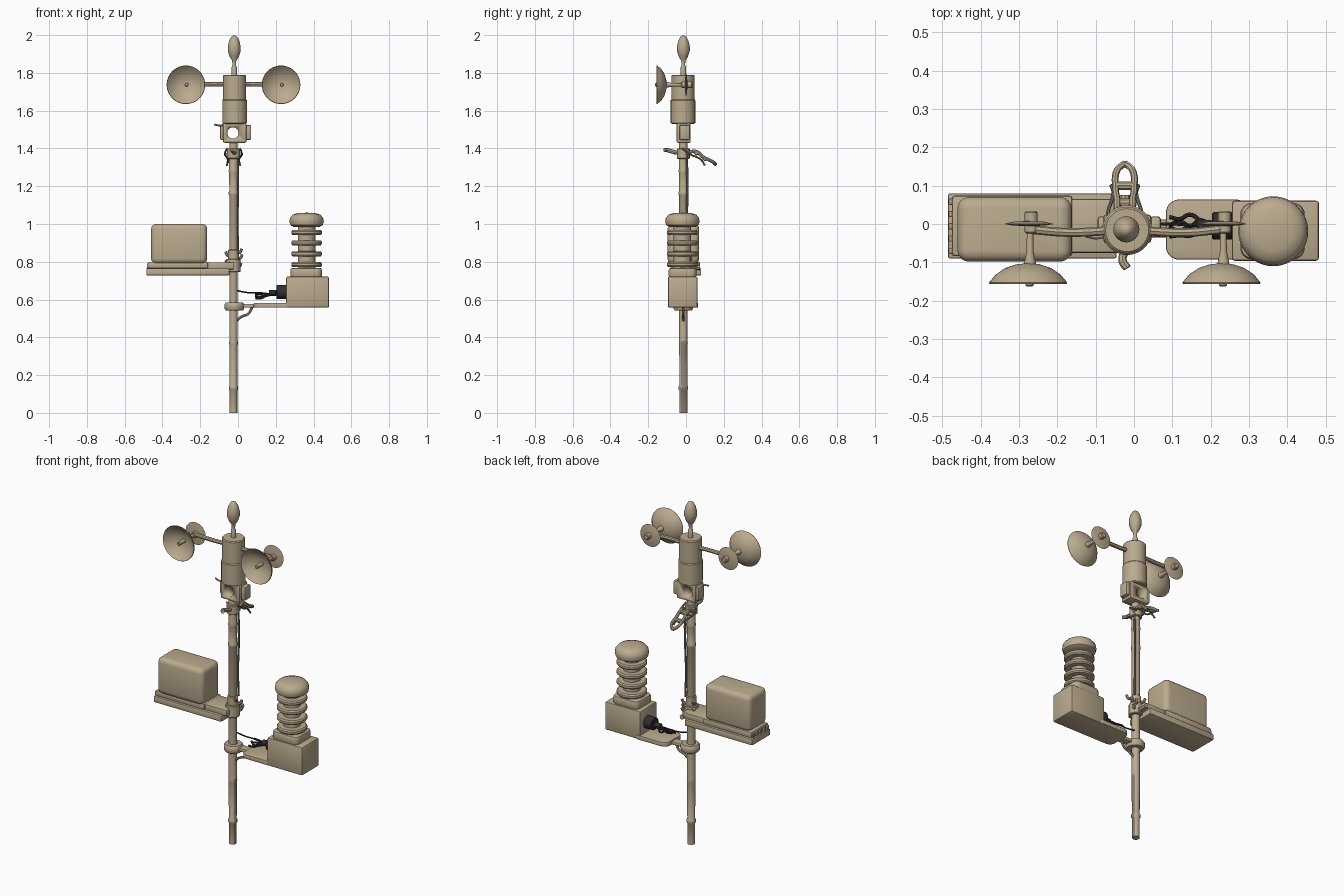
import bpy, bmesh, math, random
from mathutils import Vector, Matrix

if "Cube" in bpy.data.objects:
    bpy.data.objects.remove(bpy.data.objects["Cube"])

random.seed(4)


def material(name, rgb):
    m = bpy.data.materials.new(name)
    m.diffuse_color = (*rgb, 1)
    m.use_nodes = True
    m.node_tree.nodes["Principled BSDF"].inputs["Base Color"].default_value = m.diffuse_color
    return m


TAN = material("tan", (0.50, 0.41, 0.275))
DARK = material("charcoal", (0.03, 0.03, 0.03))
GREY = material("weathered grey", (0.24, 0.215, 0.17))
PX, PY = -0.024, -0.014  # mast axis


def finish(ob, mat, angle=35):
    ob.data.materials.append(mat)
    bpy.ops.object.select_all(action='DESELECT')
    ob.select_set(True)
    bpy.context.view_layer.objects.active = ob
    bpy.ops.object.shade_smooth_by_angle(angle=math.radians(angle))
    return ob


def from_bmesh(name, bm, mat):
    bmesh.ops.recalc_face_normals(bm, faces=bm.faces)
    me = bpy.data.meshes.new(name)
    bm.to_mesh(me)
    bm.free()
    ob = bpy.data.objects.new(name, me)
    bpy.context.collection.objects.link(ob)
    return finish(ob, mat)


def lathe(name, profile, loc, axis='Z', mat=TAN, n=32):
    """Spin (radius, height) points round an axis; ends at radius 0 close."""
    bm = bmesh.new()
    vs = [bm.verts.new((r, 0, h)) for r, h in profile]
    es = [bm.edges.new(p) for p in zip(vs, vs[1:])]
    bmesh.ops.spin(bm, geom=vs + es, cent=(0, 0, 0), axis=(0, 0, 1),
                   angle=math.tau, steps=n, use_duplicate=False)
    bmesh.ops.remove_doubles(bm, verts=bm.verts, dist=1e-5)
    rot = {'Z': Matrix(), 'Y': Matrix.Rotation(-math.pi / 2, 4, 'X'),
           'X': Matrix.Rotation(math.pi / 2, 4, 'Y')}[axis]
    bm.transform(Matrix.Translation(loc) @ rot)
    return from_bmesh(name, bm, mat)


def drum(name, r, h0, h1, loc, axis='Z', mat=TAN, n=24, b=0.004):
    return lathe(name, [(0, h0), (r - b, h0), (r, h0 + b), (r, h1 - b),
                        (r - b, h1), (0, h1)], loc, axis, mat, n)


def box(name, x, y, z, bevel=0.006, mat=TAN, seg=2, corner=0):
    """Box from min/max pairs; corner rounds the upright edges first."""
    bm = bmesh.new()
    bmesh.ops.create_cube(bm, size=1)
    for v in bm.verts:
        v.co = [(a[0] + a[1]) / 2 + c * (a[1] - a[0]) for a, c in zip((x, y, z), v.co)]
    if corner:
        up = [e for e in bm.edges if abs(e.verts[0].co.z - e.verts[1].co.z) > 1e-4]
        bmesh.ops.bevel(bm, geom=up, offset=corner, segments=6, profile=0.5, affect='EDGES')
    if bevel:
        rim = [e for e in bm.edges if e.calc_face_angle(0) > 0.7]
        bmesh.ops.bevel(bm, geom=rim, offset=bevel, segments=seg, profile=0.5, affect='EDGES')
    return from_bmesh(name, bm, mat)


def tube(name, pts, r, mat=TAN):
    cu = bpy.data.curves.new(name, 'CURVE')
    cu.dimensions = '3D'
    cu.bevel_depth, cu.bevel_resolution, cu.use_fill_caps = r, 2, True
    cu.resolution_u = 6
    sp = cu.splines.new('BEZIER')
    sp.bezier_points.add(len(pts) - 1)
    for bp, p in zip(sp.bezier_points, pts):
        bp.co = p
        bp.handle_left_type = bp.handle_right_type = 'AUTO'
    ob = bpy.data.objects.new(name, cu)
    bpy.context.collection.objects.link(ob)
    bpy.ops.object.select_all(action='DESELECT')
    ob.select_set(True)
    bpy.context.view_layer.objects.active = ob
    bpy.ops.object.convert(target='MESH')
    return finish(bpy.context.object, mat)


# mast with collars, weathered on its lower right side
mast = lathe("mast", [(0, 0), (0.021, 0), (0.021, 0.12), (0.0245, 0.125), (0.0245, 0.14),
                      (0.021, 0.145), (0.022, 0.36), (0.024, 0.37), (0.022, 0.38),
                      (0.022, 1.15), (0.025, 1.155), (0.025, 1.17), (0.022, 1.175),
                      (0.023, 1.27), (0.026, 1.28), (0.023, 1.29), (0.022, 1.45), (0, 1.45)],
             (PX, PY, 0), n=20)
mast.data.materials.append(GREY)
for p in mast.data.polygons:
    if p.normal.x > 0.75 and p.center.z < 0.5:
        p.material_index = 1
tube("mast_cable", [(0.0, 0.004, 1.36), (0.0, 0.008, 1.2), (-0.003, 0.004, 1.0), (0.0, 0.006, 0.86)],
     0.006, GREY)

# rotor housing, neck and bulb tip
lathe("rotor_housing", [(0, 1.53), (0.058, 1.53), (0.065, 1.535), (0.065, 1.655), (0.061, 1.66),
                        (0.061, 1.785), (0.056, 1.79), (0, 1.79)], (-0.018, -0.016, 0), n=28)
lathe("bulb_tip", [(0.014, 1.785), (0.014, 1.83), (0.009, 1.84), (0.011, 1.865), (0.024, 1.885),
                   (0.034, 1.915), (0.034, 1.94), (0.027, 1.97), (0.015, 1.992), (0, 2.0)],
      (-0.02, -0.014, 0), n=24)

# bracket with a round hole under the housing
bracket = box("housing_bracket", (-0.08, 0.045), (-0.05, 0.025), (1.43, 1.535), 0.008)
cutter = drum("hole_cutter", 0.03, -0.2, 0.2, (-0.027, 0, 1.482), 'Y')
cutter.hide_render = True
mod = bracket.modifiers.new("hole", 'BOOLEAN')
mod.object, mod.solver = cutter, 'EXACT'
bpy.context.view_layer.objects.active = bracket
bpy.ops.object.modifier_apply(modifier="hole")
bpy.data.objects.remove(cutter)
for i, (a, b) in enumerate([(-0.095, -0.07), (0.04, 0.07)]):
    box(f"bracket_ear_{i}", (a, b), (-0.035, 0.02), (1.445, 1.525), 0.008)
tube("bracket_prong", [(-0.125, -0.03, 1.527), (-0.1, -0.035, 1.522), (-0.07, -0.03, 1.525)], 0.005)

# cups, small rear discs and arms
for side, cx in (("left", -0.276), ("right", 0.228)):
    lathe(f"cup_{side}", [(0, -0.102), (0.03, -0.105), (0.06, -0.115), (0.085, -0.132),
                          (0.102, -0.153), (0.100, -0.157), (0.082, -0.140), (0.058, -0.123),
                          (0.03, -0.113), (0, -0.110)], (cx, 0, 1.737), 'Y', n=40)
    drum(f"cup_knob_{side}", 0.011, -0.163, -0.108, (cx + 0.004, 0, 1.737), 'Y', n=12)
    lathe(f"cup_stem_{side}", [(0.016, -0.105), (0.009, -0.07), (0.008, 0)], (cx + 0.005, 0, 1.737), 'Y', n=12)
    lathe(f"rear_disc_{side}", [(0, -0.006), (0.04, -0.004), (0.065, 0), (0.04, 0.006), (0, 0.008)],
          (cx + 0.002, 0, 1.737), 'Y', n=32)
    drum(f"rear_hub_{side}", 0.017, -0.025, 0.034, (cx + 0.008, 0, 1.737), 'Y', n=12)
    tube(f"arm_{side}", [(cx, -0.014, 1.738), (cx * 0.6, -0.022, 1.74), (PX, -0.014, 1.738)], 0.0115)

# tangled upper clamp
drum("upper_clamp", 0.034, 1.345, 1.40, (PX, PY, 0), n=16)
tube("clamp_front_lever", [(PX, -0.02, 1.375), (-0.02, -0.06, 1.38), (-0.03, -0.095, 1.39), (-0.018, -0.115, 1.392)], 0.011)
for s in (-1, 1):
    tube(f"clamp_rear_strap_{s}", [(PX + s * 0.03, 0, 1.37), (PX + s * 0.02, 0.05, 1.385), (PX + s * 0.024, 0.09, 1.355),
                                   (PX + s * 0.02, 0.14, 1.33), (PX, 0.158, 1.315)], 0.009)
    tube(f"clamp_wire_{s}", [(PX + s * 0.035, -0.02, 1.40), (PX + s * 0.045, 0.02, 1.37),
                             (PX + s * 0.03, 0.08, 1.34), (PX + s * 0.035, 0.1, 1.31)], 0.005, GREY)
for y, z in ((0.055, 1.375), (0.1, 1.345)):
    drum(f"clamp_bolt_{z}", 0.012, -0.03, 0.03, (PX, y, z), 'X', n=10)

# left tray, shelf and instrument case
box("tray_lower", (-0.485, -0.045), (-0.09, 0.08), (0.728, 0.765), 0.006)
box("tray_upper", (-0.475, -0.16), (-0.084, 0.074), (0.765, 0.80), 0.008)
box("tray_tongue", (-0.17, -0.02), (-0.075, 0.065), (0.76, 0.797), 0.006)
for i in range(5):
    box(f"tray_rib_{i}", (-0.483, -0.465), (-0.078 + i * 0.032, -0.062 + i * 0.032), (0.765, 0.79), 0.003)
box("instrument_case", (-0.46, -0.163), (-0.098, 0.07), (0.79, 1.0), 0.026, seg=3, corner=0.03)

# tray clamp on the mast
drum("tray_clamp", 0.038, 0.745, 0.815, (PX, PY, 0), n=16)
drum("tray_clamp_collar", 0.028, 0.81, 0.865, (PX, PY, 0), n=14)
for i in range(7):
    a = random.uniform(0, math.tau)
    z = 0.76 + i * 0.015
    d = Vector((math.cos(a), math.sin(a), 0))
    c = Vector((PX, PY, z))
    tube(f"tray_clamp_bolt_{i}", [c + d * 0.02, c + d * 0.04, c + d * 0.05 + Vector((0, 0, 0.018))], 0.008)
tube("tray_clamp_rear_bolt", [(PX, 0, 0.77), (PX, 0.075, 0.77)], 0.013)

# right shelf with ring clamp
lathe("shelf_ring", [(0.02, 0.542), (0.045, 0.542), (0.052, 0.552), (0.052, 0.575), (0.045, 0.585), (0.02, 0.585)],
      (PX + 0.005, PY, 0), n=24)
box("shelf_neck", (0.01, 0.12), (-0.035, 0.012), (0.557, 0.577), 0.005)
box("shelf", (0.083, 0.30), (-0.093, 0.064), (0.557, 0.583), 0.004, corner=0.035)
tube("shelf_strut", [(0.075, PY, 0.56), (0.055, PY, 0.525), (0.02, PY, 0.51), (-0.012, PY, 0.485)], 0.007)

# sensor base and louvred shield
box("sensor_base", (0.255, 0.482), (-0.096, 0.061), (0.557, 0.722), 0.008)
box("sensor_plinth", (0.277, 0.445), (-0.092, 0.055), (0.715, 0.768), 0.012, corner=0.03)
SX, SY = 0.363, -0.019
drum("shield_column", 0.046, 0.75, 1.0, (SX, SY, 0), n=28)
for i, z in enumerate((0.785, 0.842, 0.9, 0.955)):
    lathe(f"shield_ring_{i}", [(0.04, z - 0.014), (0.075, z - 0.013), (0.081, z - 0.006),
                               (0.081, z + 0.006), (0.075, z + 0.013), (0.04, z + 0.014)], (SX, SY, 0), n=36)
lathe("shield_cap", [(0, 0.985), (0.07, 0.985), (0.086, 0.995), (0.091, 1.012), (0.088, 1.032),
                     (0.074, 1.049), (0.05, 1.057), (0, 1.06)], (SX, SY, 0), n=40)

# dark plug and wiring
drum("cable_plug", 0.036, 0.0, 0.055, (0.203, -0.005, 0.64), 'X', DARK, 20)
drum("plug_tail", 0.016, -0.04, 0.0, (0.203, -0.005, 0.635), 'X', DARK, 12)
for i in range(4):
    y = -0.025 + i * 0.014
    tube(f"dark_wire_{i}", [(0.2, -0.005, 0.635)] + [
        (0.2 - k * 0.027, y + random.uniform(-0.01, 0.01), 0.615 + random.uniform(-0.015, 0.018))
        for k in range(1, 5)], 0.0055, DARK)
tube("signal_wire", [(-0.01, -0.005, 0.648), (0.05, 0, 0.637), (0.1, 0, 0.637), (0.17, -0.005, 0.63)], 0.004, DARK)
